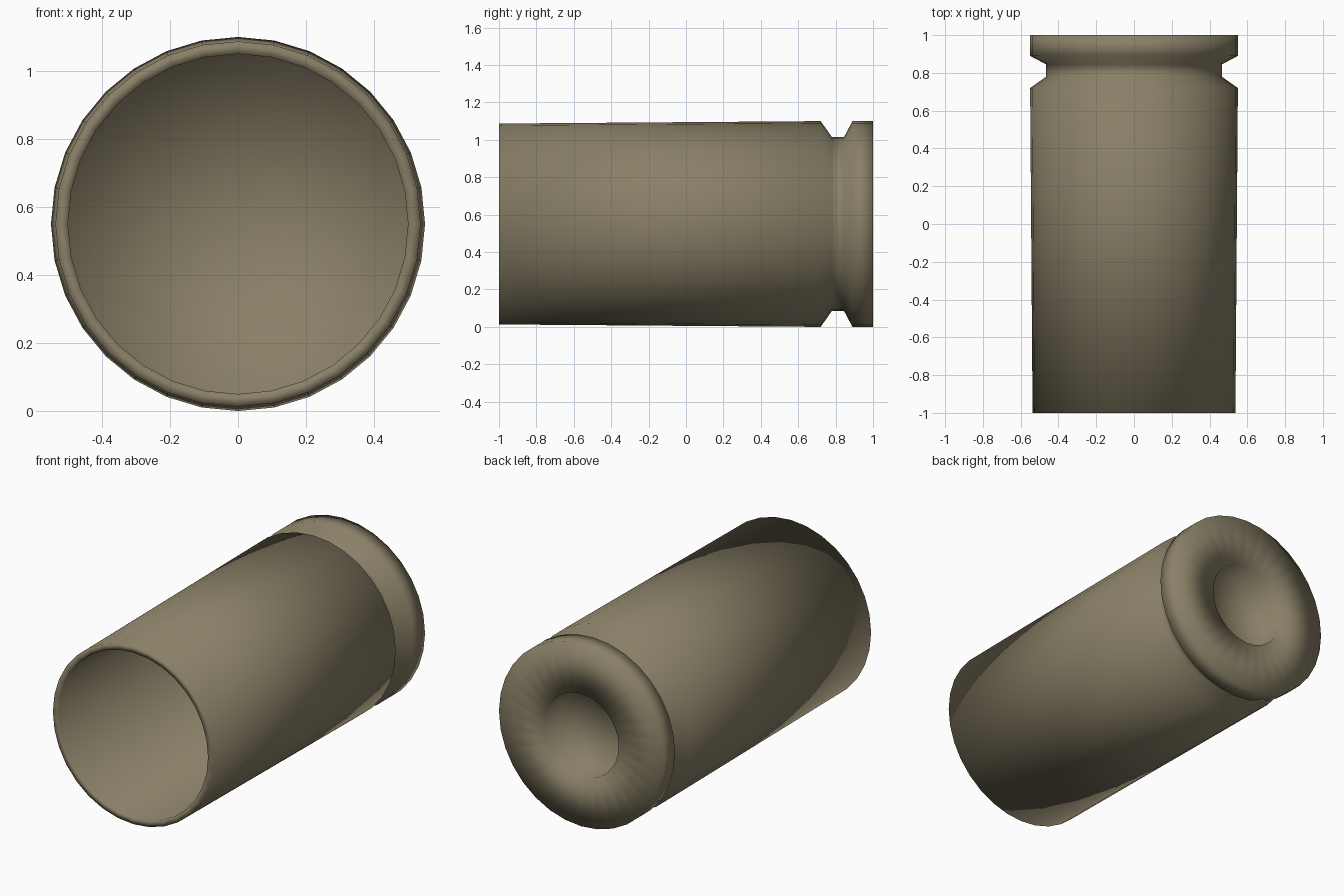
import bpy, bmesh, math

if "Cube" in bpy.data.objects:
    bpy.data.objects.remove(bpy.data.objects["Cube"])

SIDES = 32
AXIS_Z = 0.55

brass = bpy.data.materials.new("dull_brass")
brass.diffuse_color = (0.25, 0.215, 0.135, 1)
brass.use_nodes = True
brass.node_tree.nodes["Principled BSDF"].inputs["Base Color"].default_value = brass.diffuse_color


def revolve(name, profile):
    """Turn (radius, y) points around the y axis; radius 0 makes a pole."""
    bm = bmesh.new()
    rings = []
    for r, y in profile:
        if r == 0:
            rings.append([bm.verts.new((0, y, AXIS_Z))])
            continue
        angles = [2 * math.pi * i / SIDES for i in range(SIDES)]
        rings.append([bm.verts.new((r * math.sin(a), y, AXIS_Z + r * math.cos(a)))
                      for a in angles])
    for a, b in zip(rings, rings[1:]):
        for i in range(SIDES):
            j = (i + 1) % SIDES
            quad = [a[i % len(a)], a[j % len(a)], b[j % len(b)], b[i % len(b)]]
            bm.faces.new(list(dict.fromkeys(quad)))
    bmesh.ops.recalc_face_normals(bm, faces=bm.faces)
    for f in bm.faces:
        f.smooth = True
    mesh = bpy.data.meshes.new(name)
    bm.to_mesh(mesh)
    bm.free()
    mesh.materials.append(brass)
    obj = bpy.data.objects.new(name, mesh)
    bpy.context.collection.objects.link(obj)
    return obj


# Hollow case: bore, mouth lip, tapered wall, groove, rim and base pocket
revolve("hollow_case", [
    (0, 0.68), (0.50, 0.68),                    # bore floor
    (0.50, -1.0), (0.537, -1.0),                # mouth lip
    (0.55, 0.72),                               # tapered wall
    (0.465, 0.78), (0.465, 0.845),              # extraction groove
    (0.55, 0.89), (0.55, 1.0),                  # rim
    (0.25, 1.0), (0.25, 0.85), (0, 0.85),       # base pocket
])
